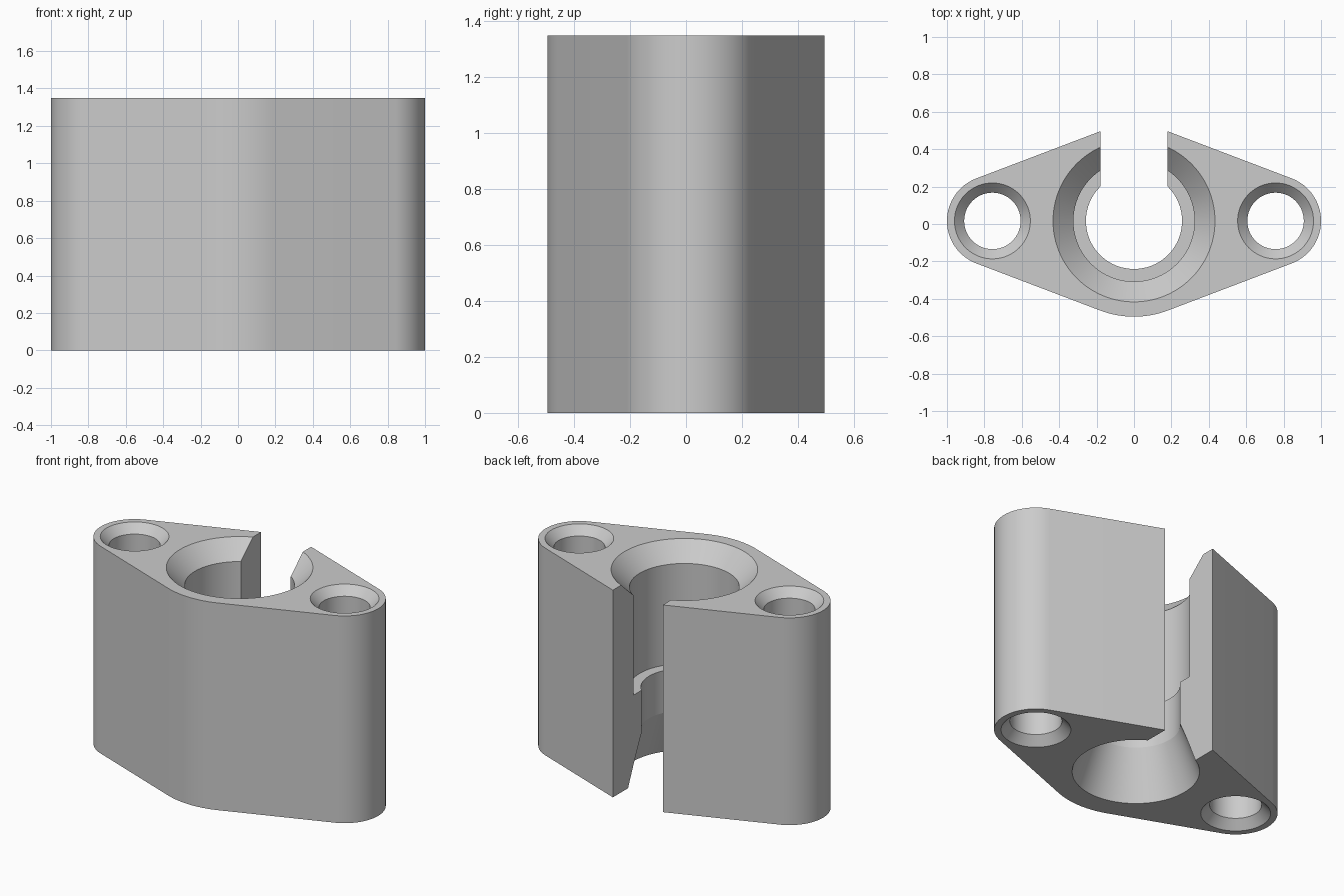
import bpy
import bmesh
from math import sin, cos, pi, asin

HEIGHT = 1.35
CY = 0.0165          # y of the bore and screw hole axes
HOLE_X = 0.757
BOSS_R, EAR_R = 0.512, 0.243
SLOT = 0.18          # half width of the slot
EPS = 0.05           # overshoot of the cutters

old = bpy.data.objects.get("Cube")
if old:
    bpy.data.objects.remove(old, do_unlink=True)

grey = bpy.data.materials.new("light_grey")
grey.use_nodes = True
GREY = (0.6, 0.6, 0.6, 1)
grey.diffuse_color = GREY
grey.node_tree.nodes["Principled BSDF"].inputs["Base Color"].default_value = GREY


def finish(name, bm):
    bmesh.ops.recalc_face_normals(bm, faces=bm.faces)
    mesh = bpy.data.meshes.new(name)
    bm.to_mesh(mesh)
    bm.free()
    mesh.materials.append(grey)
    obj = bpy.data.objects.new(name, mesh)
    bpy.context.collection.objects.link(obj)
    return obj


def prism(name, outline, z0, z1):
    bm = bmesh.new()
    face = bm.faces.new([bm.verts.new((x, y, z0)) for x, y in outline])
    top = bmesh.ops.extrude_face_region(bm, geom=[face])["geom"]
    bmesh.ops.translate(bm, vec=(0, 0, z1 - z0),
                        verts=[v for v in top if isinstance(v, bmesh.types.BMVert)])
    return finish(name, bm)


def turned(name, x, profile, sides):
    """Solid of revolution about a vertical axis from (radius, z) pairs."""
    bm = bmesh.new()
    rings = [[bm.verts.new((x + r * cos(2 * pi * i / sides),
                            CY + r * sin(2 * pi * i / sides), z))
              for i in range(sides)] for r, z in profile]
    for a, b in zip(rings, rings[1:]):
        for i in range(sides):
            j = (i + 1) % sides
            bm.faces.new((a[i], a[j], b[j], b[i]))
    bm.faces.new(rings[0])
    bm.faces.new(rings[-1])
    return finish(name, bm)


def arc(cx, r, a0, a1, n):
    return [(cx + r * cos(a0 + (a1 - a0) * i / n),
             CY + r * sin(a0 + (a1 - a0) * i / n)) for i in range(n + 1)]


# Body: two ears joined to a central boss by tangent lines
t = asin((BOSS_R - EAR_R) / HOLE_X)
up = pi / 2 - t
outline = (arc(HOLE_X, EAR_R, -up, up, 40) + arc(0, BOSS_R, up, pi - up, 20)
           + arc(-HOLE_X, EAR_R, pi - up, pi + up, 40)
           + arc(0, BOSS_R, pi + up, 2 * pi - up, 20))
body = prism("clamp_body", outline, 0, HEIGHT)

# Stepped bore: flared foot, narrow neck, ledge, wide bore, chamfered mouth
NECK, BORE, MOUTH, FOOT = 0.257, 0.324, 0.433, 0.37
FOOT_Z, LEDGE_Z, MOUTH_D = 0.31, 0.585, 0.112
cutters = [turned("bore_cutter", 0, [
    (FOOT, -EPS), (FOOT, 0), (NECK, FOOT_Z), (NECK, LEDGE_Z), (BORE, LEDGE_Z),
    (BORE, HEIGHT - MOUTH_D), (MOUTH, HEIGHT), (MOUTH, HEIGHT + EPS)], 96)]

# Screw holes, countersunk at both ends
SINK, HOLE, SINK_D = 0.203, 0.151, 0.055
for side, x in (("left", HOLE_X), ("right", -HOLE_X)):
    cutters.append(turned(side + "_hole_cutter", x, [
        (SINK, -EPS), (SINK, 0), (HOLE, SINK_D), (HOLE, HEIGHT - SINK_D),
        (SINK, HEIGHT), (SINK, HEIGHT + EPS)], 64))

# Slot open to the back
cutters.append(prism("slot_cutter", [(-SLOT, CY), (SLOT, CY), (SLOT, 1), (-SLOT, 1)],
                     -2 * EPS, HEIGHT + 2 * EPS))

for cutter in cutters:
    cutter.hide_render = True
    mod = body.modifiers.new(cutter.name, 'BOOLEAN')
    mod.operation = 'DIFFERENCE'
    mod.solver = 'EXACT'
    mod.object = cutter

# Bake the cuts, drop the cutters and shade
bpy.context.view_layer.update()
graph = bpy.context.evaluated_depsgraph_get()
baked = bpy.data.meshes.new_from_object(body.evaluated_get(graph))
body.modifiers.clear()
body.data = baked
for cutter in cutters:
    bpy.data.objects.remove(cutter, do_unlink=True)

bpy.ops.object.select_all(action='DESELECT')
body.select_set(True)
bpy.context.view_layer.objects.active = body
bpy.ops.object.shade_smooth_by_angle(angle=pi / 9)
